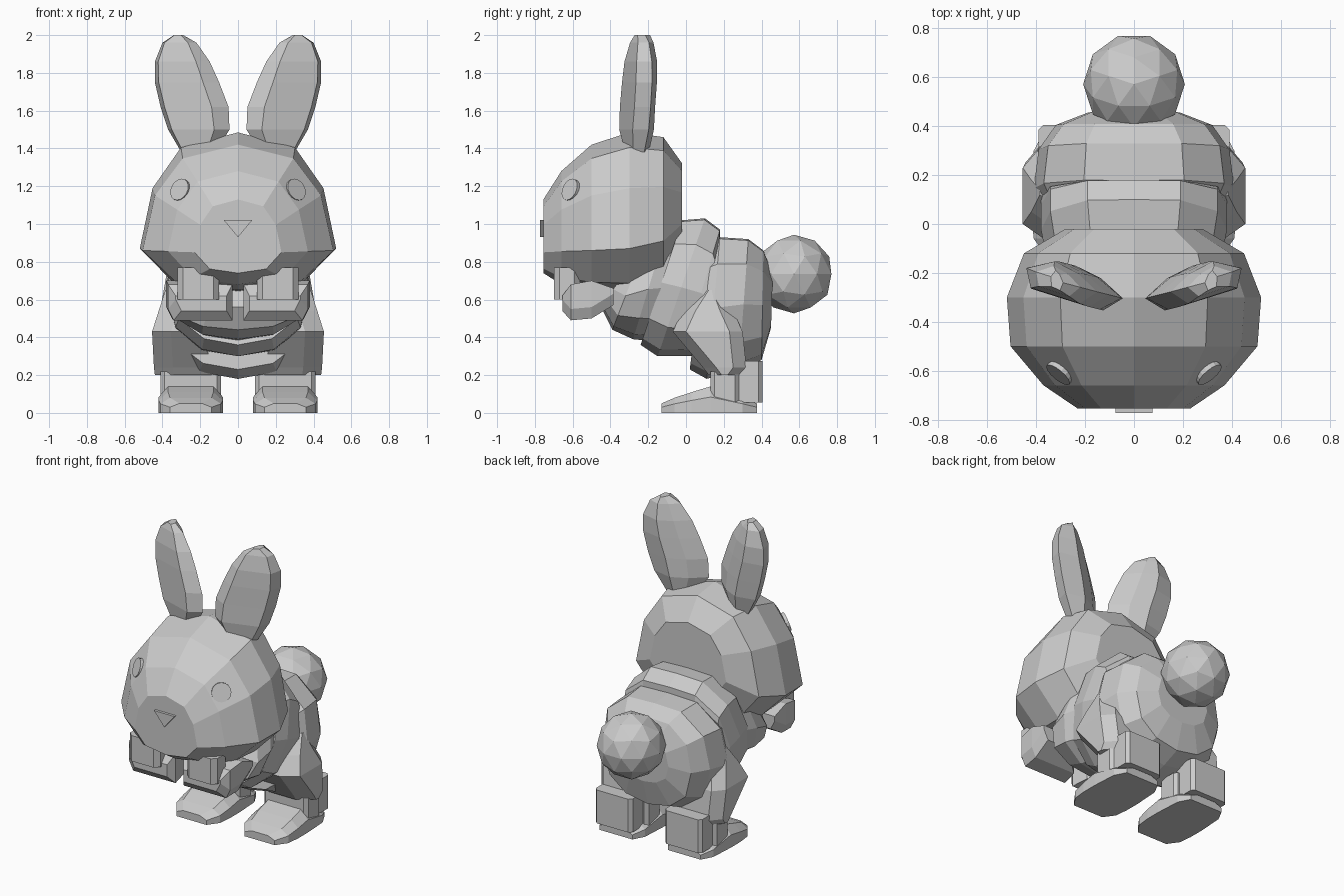
import bpy
import bmesh
from math import radians
from mathutils import Matrix, Vector

cube = bpy.data.objects.get("Cube")
if cube:
    bpy.data.objects.remove(cube, do_unlink=True)

grey = bpy.data.materials.new("soft_grey")
grey.use_nodes = True
colour = (0.6, 0.6, 0.6, 1)
grey.diffuse_color = colour
grey.node_tree.nodes["Principled BSDF"].inputs["Base Color"].default_value = colour


def finish(name, bm):
    bmesh.ops.recalc_face_normals(bm, faces=bm.faces)
    mesh = bpy.data.meshes.new(name)
    bm.to_mesh(mesh)
    bm.free()
    mesh.materials.append(grey)
    obj = bpy.data.objects.new(name, mesh)
    bpy.context.collection.objects.link(obj)
    return obj


def loft(name, rings):
    """Skin matching rings of points and cap both ends."""
    bm = bmesh.new()
    loops = [[bm.verts.new(p) for p in ring] for ring in rings]
    for a, b in zip(loops, loops[1:]):
        for i in range(len(a)):
            j = (i + 1) % len(a)
            bm.faces.new((a[i], a[j], b[j], b[i]))
    bm.faces.new(loops[0])
    bm.faces.new(loops[-1])
    return finish(name, bm)


def both_sides(obj):
    """Rename the left part and add a mirrored right twin."""
    base = obj.name
    obj.name = "left_" + base
    bm = bmesh.new()
    bm.from_mesh(obj.data)
    bmesh.ops.scale(bm, vec=(-1, 1, 1), verts=bm.verts)
    finish("right_" + base, bm)


def section(half, width, top, mid, bottom):
    """Symmetric ring: half profile (across, up) set between top and bottom (y, z)."""
    pts = []
    for u, v in half:
        end = top if v > 0 else bottom
        y, z = (m + (e - m) * abs(v) for m, e in zip(mid, end))
        pts.append((u * width, y, z))
    return pts + [(-x, y, z) for x, y, z in pts[-2:0:-1]]


def block(name, x, y, z, c):
    """Box with vertical corners cut by c."""
    (x0, x1), (y0, y1), (z0, z1) = x, y, z
    plan = [(x0 + c, y0), (x1 - c, y0), (x1, y0 + c), (x1, y1 - c),
            (x1 - c, y1), (x0 + c, y1), (x0, y1 - c), (x0, y0 + c)]
    return loft(name, [[(px, py, pz) for px, py in plan] for pz in (z0, z1)])


# Head: y, half width, top, cheek height, bottom
HEAD = [(0, 1), (.58, .87), (.87, .52), (1, 0), (.65, -.8), (0, -1)]
head = [(-.755, .23, 1.13, .85, .74), (-.66, .37, 1.28, .855, .68),
        (-.5, .505, 1.42, .86, .65), (-.3, .52, 1.485, .87, .64),
        (-.12, .45, 1.46, .91, .67), (-.02, .28, 1.32, 1.0, .85)]
loft("head", [section(HEAD, w, (y, t), (y, c), (y, b)) for y, w, t, c, b in head])

# Body segments: half width, top (y, z), bottom (y, z)
ROUND = [(0, 1), (.5, .98), (.9, .62), (1, 0), (.87, -.58), (.5, -.9), (0, -1)]
BODY = {
    "hips": [(.19, (.46, .74), (.45, .45)), (.32, (.41, .86), (.40, .28)),
             (.39, (.33, .92), (.28, .23)), (.41, (.18, .93), (.11, .18)),
             (.37, (.10, .88), (.02, .23))],
    "waist": [(.38, (.18, .93), (.04, .30)), (.38, (.18, .97), (-.02, .30)),
              (.38, (.10, 1.03), (-.15, .30)), (.36, (-.02, 1.02), (-.24, .36))],
    "chest": [(.34, (.0, .95), (-.18, .38)), (.38, (-.12, .92), (-.28, .39)),
              (.37, (-.25, .8), (-.39, .44)), (.28, (-.32, .75), (-.45, .56))],
}
for name, rings in BODY.items():
    loft(name, [section(ROUND, w, t, [(a + b) / 2 for a, b in zip(t, b_)], b_)
                for w, t, b_ in rings])

# Tail
bm = bmesh.new()
bmesh.ops.create_icosphere(bm, subdivisions=2, radius=.208)
bmesh.ops.rotate(bm, verts=bm.verts, matrix=Matrix.Rotation(radians(18), 3, "Z"))
bmesh.ops.translate(bm, verts=bm.verts, vec=(0, .572, .735))
finish("tail", bm)

# Ears: height, inner x, outer x, thickness factor
EAR = [(1.38, .12, .3, .7), (1.5, .045, .37, 1), (1.62, .05, .41, 1), (1.75, .1, .44, 1),
       (1.86, .15, .44, .95), (1.96, .22, .4, .7), (2.0, .29, .34, .5)]
# Ear cross-section: fraction across, depth behind the slanted middle plane
EDGE = [(0, -.005), (.25, -.075), (.94, -.06), (1, .02), (.6, .08), (.28, .055)]


def ear_ring(z, inner, outer, thick):
    xs = [inner + (outer - inner) * u for u, _ in EDGE]
    return [(x, -.31 + .25 * x + d * thick, z) for x, (_, d) in zip(xs, EDGE)]


both_sides(loft("ear", [ear_ring(*row) for row in EAR]))

# Eyes: thin discs set on the face
bm = bmesh.new()
bmesh.ops.create_cone(bm, cap_ends=True, segments=16, radius1=.06, radius2=.06, depth=.02)
turn = Vector((.6, -.72, .33)).to_track_quat("Z", "Y").to_matrix()
bmesh.ops.rotate(bm, verts=bm.verts, matrix=turn)
bmesh.ops.translate(bm, verts=bm.verts, vec=(.305, -.61, 1.18))
both_sides(finish("eye", bm))

# Nose
NOSE = [(-.075, 1.02), (.075, 1.02), (0, .93)]
loft("nose", [[(x, y, z) for x, z in NOSE] for y in (-.772, -.74)])

# Arms: short and tapering back into the chest
ARM = [(-.655, .06, .33, .54, .62), (-.61, .03, .37, .49, .68),
       (-.5, .05, .38, .5, .7), (-.385, .2, .38, .57, .66)]
both_sides(loft("arm", [[(a, y, z0), (b - .03, y, z0), (b, y, z0 + .06),
                         (b, y, z1), (a, y, z1), (a, y, z0 + .06)]
                        for y, a, b, z0, z1 in ARM]))
both_sides(block("paw", (.1, .32), (-.7, -.56), (.6, .77), .03))

# Thighs: z, x range, y range
THIGH = [(.2, .14, .44, .12, .29), (.24, .13, .445, .09, .32),
         (.43, .2, .455, -.07, .30), (.54, .22, .42, -.02, .25),
         (.65, .24, .385, .05, .21)]
both_sides(loft("thigh", [[(a, y0, z), (b - .1, y0, z), (b, y0 + .07, z),
                           (b, y1 - .07, z), (b - .06, y1, z), (a, y1, z)]
                          for z, a, b, y0, y1 in THIGH]))

# Lower legs and heels
both_sides(block("lower_leg", (.09, .41), (.13, .28), (.05, .22), .02))
both_sides(block("heel", (.12, .39), (.24, .405), (.055, .275), .02))

# Feet: y, x range, top height
FOOT = [(-.13, .14, .36, .05), (-.06, .09, .41, .08), (.03, .08, .42, .11),
        (.13, .08, .42, .14), (.3, .09, .41, .08), (.375, .13, .37, .05)]
both_sides(loft("foot", [[(a, y, 0), (b, y, 0), (b, y, t * .6), (b - .05, y, t),
                          (a + .05, y, t), (a, y, t * .6)]
                         for y, a, b, t in FOOT]))
